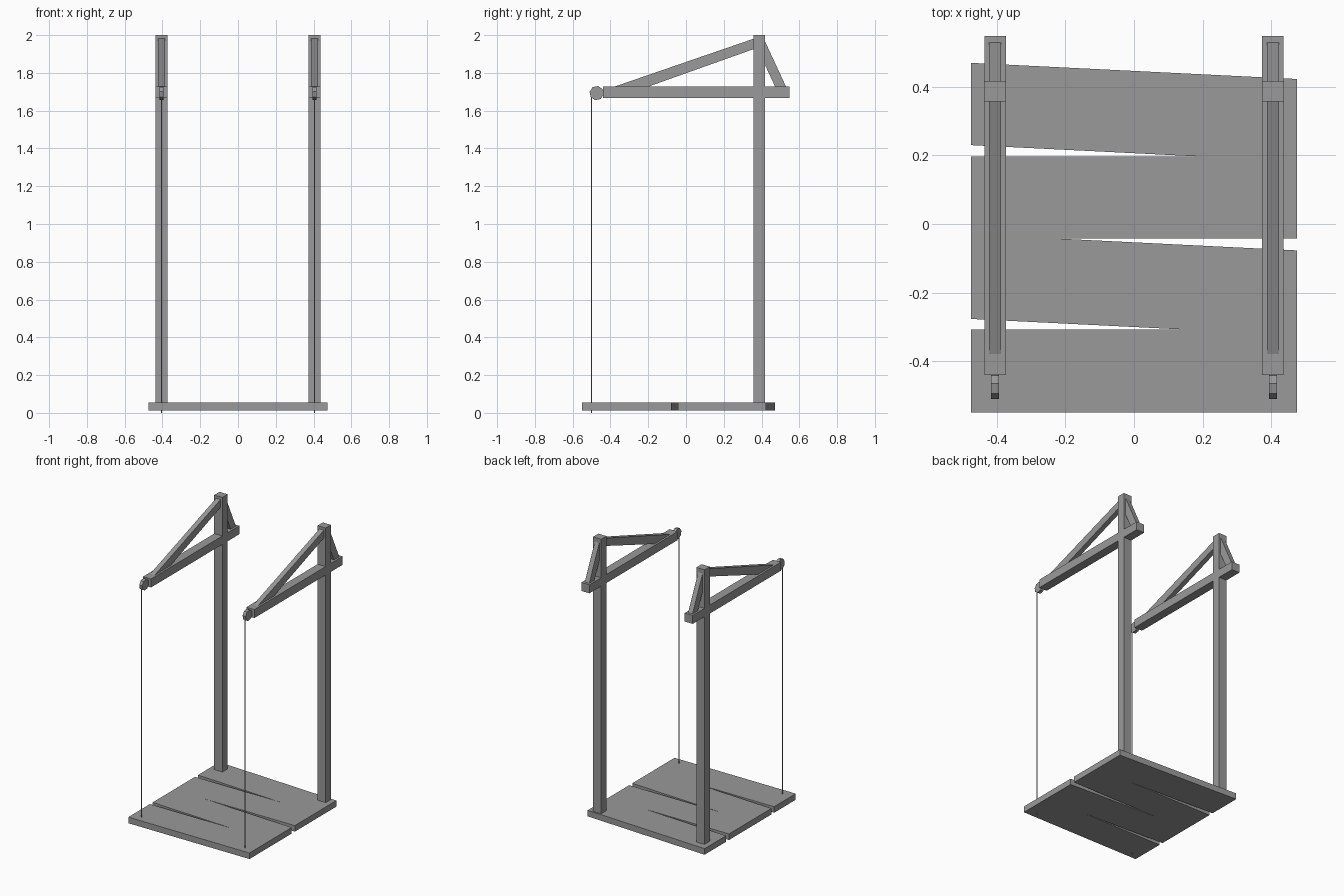
import bpy, bmesh, math
from mathutils import Vector

cube = bpy.data.objects.get("Cube")
if cube:
    bpy.data.objects.remove(cube, do_unlink=True)

grey = bpy.data.materials.new("plain grey")
grey.use_nodes = True
COLOUR = (0.32, 0.32, 0.32, 1)
grey.diffuse_color = COLOUR
grey.node_tree.nodes["Principled BSDF"].inputs["Base Color"].default_value = COLOUR


def prism(name, outline, depth):
    """Extrude a flat 3D outline along the depth vector."""
    bm = bmesh.new()
    face = bm.faces.new([bm.verts.new(p) for p in outline])
    extruded = bmesh.ops.extrude_face_region(bm, geom=[face])["geom"]
    verts = [g for g in extruded if isinstance(g, bmesh.types.BMVert)]
    bmesh.ops.translate(bm, verts=verts, vec=Vector(depth))
    bmesh.ops.recalc_face_normals(bm, faces=bm.faces)
    mesh = bpy.data.meshes.new(name)
    bm.to_mesh(mesh)
    bm.free()
    mesh.materials.append(grey)
    obj = bpy.data.objects.new(name, mesh)
    bpy.context.collection.objects.link(obj)
    return obj


def side_prism(name, x, width, profile):
    """Extrude a (y, z) profile across x, centred on x."""
    return prism(name, [(x - width / 2, y, z) for y, z in profile], (width, 0, 0))


def box_profile(y0, y1, z0, z1):
    return [(y0, z0), (y1, z0), (y1, z1), (y0, z1)]


# Floor planks: front and back y at the left edge, and the skew across the width
HALF = 0.475
planks = [(-0.55, -0.308, 0), (-0.277, -0.03, -0.047),
          (-0.042, 0.197, 0), (0.23, 0.47, -0.047)]
for i, (y0, y1, skew) in enumerate(planks):
    outline = [(-HALF, y0, 0.012), (HALF, y0 + skew, 0.012),
               (HALF, y1 + skew, 0.012), (-HALF, y1, 0.012)]
    prism(f"floor_plank_{i + 1}", outline, (0, 0, 0.043))

# Two matching hoists
PULLEY_Y, PULLEY_Z, PULLEY_R = -0.473, 1.693, 0.038
for side, x in (("right", -0.405), ("left", 0.405)):
    side_prism(f"{side}_post", x, 0.064, box_profile(0.358, 0.417, 0.014, 2.0))
    side_prism(f"{side}_beam", x, 0.063, box_profile(-0.44, 0.548, 1.667, 1.727))

    # Diagonal braces in front of and behind the post
    side_prism(f"{side}_front_brace", x, 0.035,
               [(0.37, 1.985), (0.37, 1.93), (-0.22, 1.72), (-0.4, 1.72)])
    side_prism(f"{side}_back_brace", x, 0.035,
               [(0.41, 1.985), (0.41, 1.86), (0.475, 1.72), (0.533, 1.72)])

    # Eight-sided pulley wheel, slightly turned
    angles = [math.radians(79 + 45 * k) for k in range(8)]
    side_prism(f"{side}_pulley", x, 0.023,
               [(PULLEY_Y + PULLEY_R * math.cos(a), PULLEY_Z + PULLEY_R * math.sin(a))
                for a in angles])

    # Hanging rope
    ring = [(x + 0.003 * math.cos(k * math.pi / 4),
             -0.5 + 0.003 * math.sin(k * math.pi / 4), 0) for k in range(8)]
    prism(f"{side}_rope", ring, (0, 0, 1.69))
